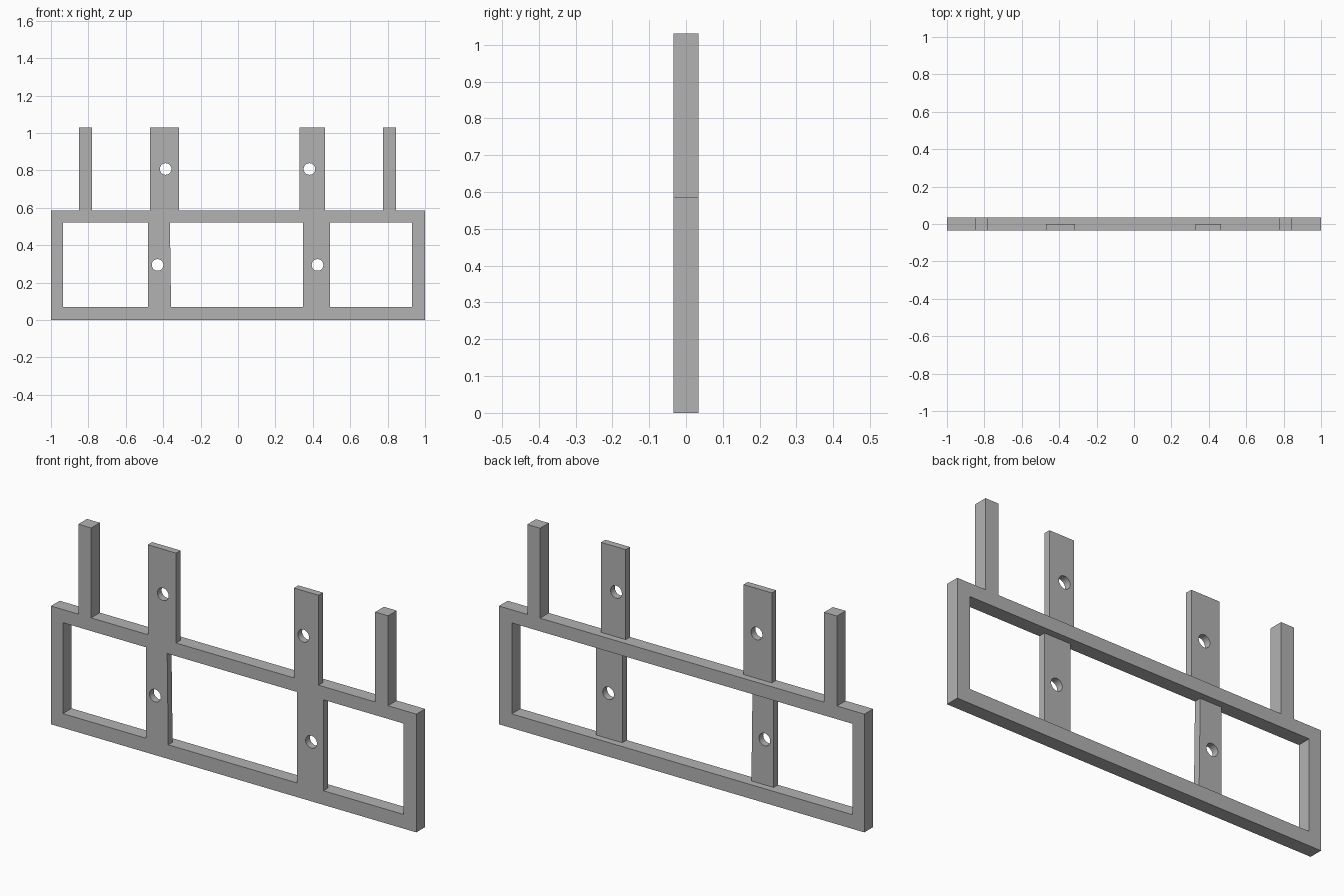
import bpy
import bmesh
from math import cos, sin, tau, radians
from mathutils import Matrix

cube = bpy.data.objects.get("Cube")
if cube:
    bpy.data.objects.remove(cube)

HALF = 0.034          # half the depth of the frame
TOP, BAR = 1.03, 0.585  # height of the uprights, top of the upper rail
HOLE = 0.031

grey = bpy.data.materials.new("plain grey")
grey.use_nodes = True
grey.diffuse_color = (0.45, 0.45, 0.45, 1)
grey.node_tree.nodes["Principled BSDF"].inputs["Base Color"].default_value = (0.45, 0.45, 0.45, 1)


def rect(x0, x1, z0, z1):
    return [(x0, z0), (x1, z0), (x1, z1), (x0, z1)]


def circle(x, z, r=HOLE, n=32):
    return [(x + r * cos(tau * i / n), z + r * sin(tau * i / n)) for i in range(n)]


def plate(name, loops, y0, y1):
    """Extrude an outline with holes (x, z) from y0 to y1."""
    curve = bpy.data.curves.new(name, "CURVE")
    curve.dimensions = "2D"
    curve.fill_mode = "BOTH"
    curve.extrude = (y1 - y0) / 2
    for loop in loops:
        spline = curve.splines.new("POLY")
        spline.points.add(len(loop) - 1)
        for point, (x, z) in zip(spline.points, loop):
            point.co = (x, z, 0, 1)
        spline.use_cyclic_u = True
    source = bpy.data.objects.new(name + " outline", curve)
    bpy.context.collection.objects.link(source)
    graph = bpy.context.evaluated_depsgraph_get()
    mesh = bpy.data.meshes.new_from_object(source.evaluated_get(graph))
    bpy.data.objects.remove(source)

    # Stand the plate upright and weld it into a closed solid
    bm = bmesh.new()
    bm.from_mesh(mesh)
    bmesh.ops.transform(bm, verts=bm.verts, matrix=Matrix.Translation((0, (y0 + y1) / 2, 0))
                        @ Matrix.Rotation(radians(90), 4, "X"))
    bmesh.ops.remove_doubles(bm, verts=bm.verts, dist=0.0001)
    bmesh.ops.recalc_face_normals(bm, faces=bm.faces)
    bm.to_mesh(mesh)
    bm.free()
    mesh.materials.clear()
    mesh.materials.append(grey)
    obj = bpy.data.objects.new(name, mesh)
    bpy.context.collection.objects.link(obj)
    bpy.ops.object.select_all(action="DESELECT")
    obj.select_set(True)
    bpy.context.view_layer.objects.active = obj
    bpy.ops.object.shade_smooth_by_angle(angle=radians(30))
    return obj


# Full-depth frame with the two slim end posts in the same outline
outline = [(-1, 0), (1, 0), (1, BAR)]
for x0, x1 in ((0.775, 0.845), (-0.85, -0.78)):
    outline += [(x1, BAR), (x1, TOP), (x0, TOP), (x0, BAR)]
outline.append((-1, BAR))
plate("frame", [outline, rect(-0.935, 0.93, 0.07, 0.52)], -HALF, HALF)

# Half-depth drilled tabs above the upper rail, flush with the front
plate("upper_tab_right", [rect(-0.47, -0.315, BAR, TOP), circle(-0.387, 0.807)], -HALF, 0)
plate("upper_tab_left", [rect(0.33, 0.465, BAR, TOP), circle(0.382, 0.807)], -HALF, 0)

# Half-depth drilled bars between the rails; the right one tapers slightly
taper = [(-0.48, 0.07), (-0.358, 0.07), (-0.364, 0.52), (-0.48, 0.52)]
plate("lower_bar_right", [taper, circle(-0.43, 0.294)], -HALF, 0)
plate("lower_bar_left", [rect(0.348, 0.492, 0.07, 0.52), circle(0.425, 0.294)], -HALF, 0)
